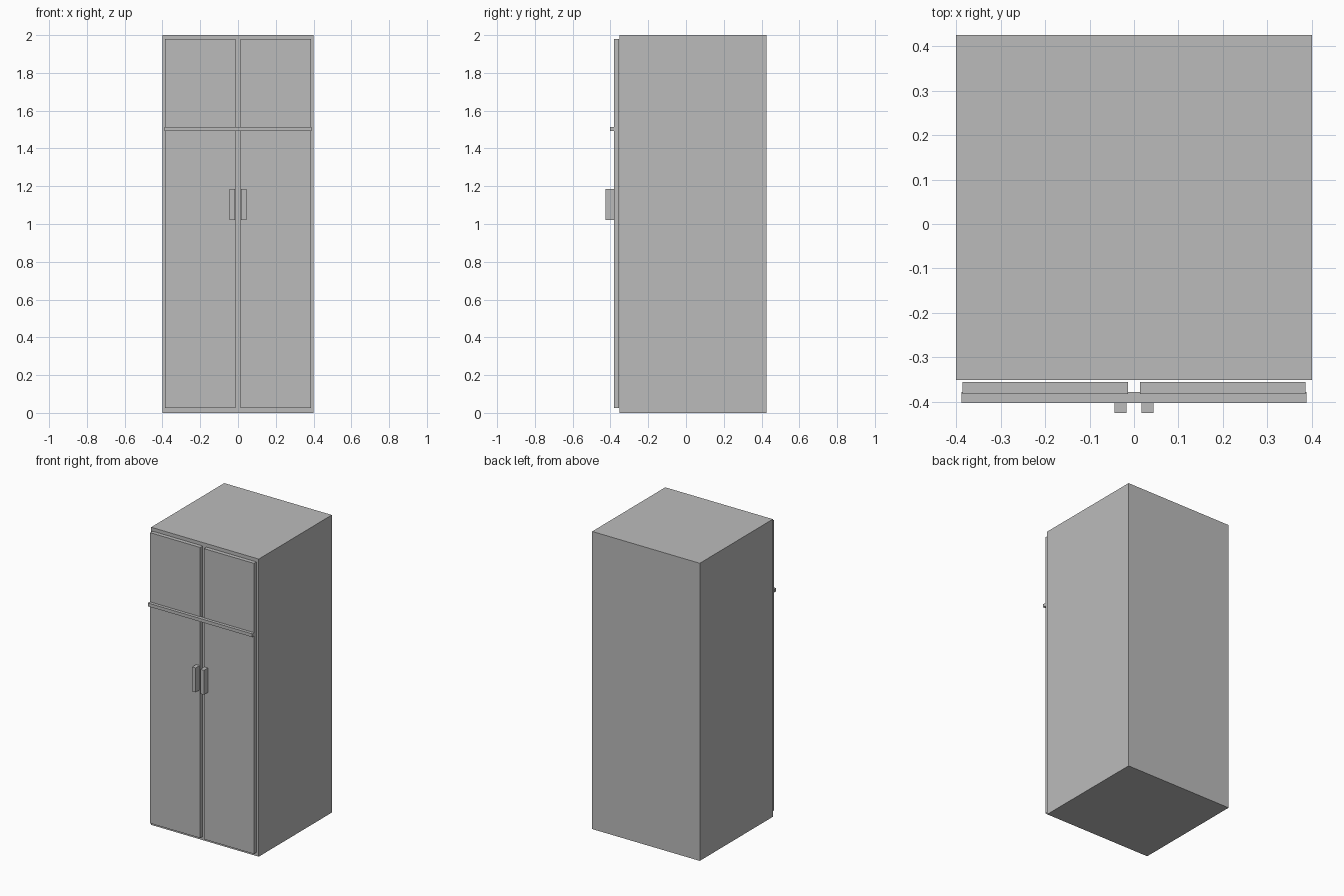
import bpy
from mathutils import Vector

if "Cube" in bpy.data.objects:
    bpy.data.objects.remove(bpy.data.objects["Cube"], do_unlink=True)

grey = bpy.data.materials.new("plain grey")
grey.use_nodes = True
colour = (0.5, 0.5, 0.5, 1)
grey.diffuse_color = colour
grey.node_tree.nodes["Principled BSDF"].inputs["Base Color"].default_value = colour


def box(name, low, high):
    """Add a flat-sided box spanning two opposite corners."""
    low, high = Vector(low), Vector(high)
    bpy.ops.mesh.primitive_cube_add(size=1, location=(low + high) / 2)
    part = bpy.context.object
    part.name = name
    part.scale = high - low
    bpy.ops.object.transform_apply(location=False, rotation=False, scale=True)
    part.data.materials.append(grey)
    return part


# Cabinet body
box("cabinet_body", (-0.4, -0.351, 0), (0.4, 0.425, 2))

# Pair of tall doors, each with an upright handle beside the centre gap
for side, s in (("left", 1), ("right", -1)):
    inner, outer = sorted((s * 0.014, s * 0.386))
    box(side + "_door", (inner, -0.382, 0.026), (outer, -0.355, 1.979))
    inner, outer = sorted((s * 0.017, s * 0.044))
    box(side + "_handle", (inner, -0.425, 1.021), (outer, -0.381, 1.185))

# Horizontal rail across both doors
box("cross_rail", (-0.388, -0.403, 1.492), (0.388, -0.378, 1.514))
